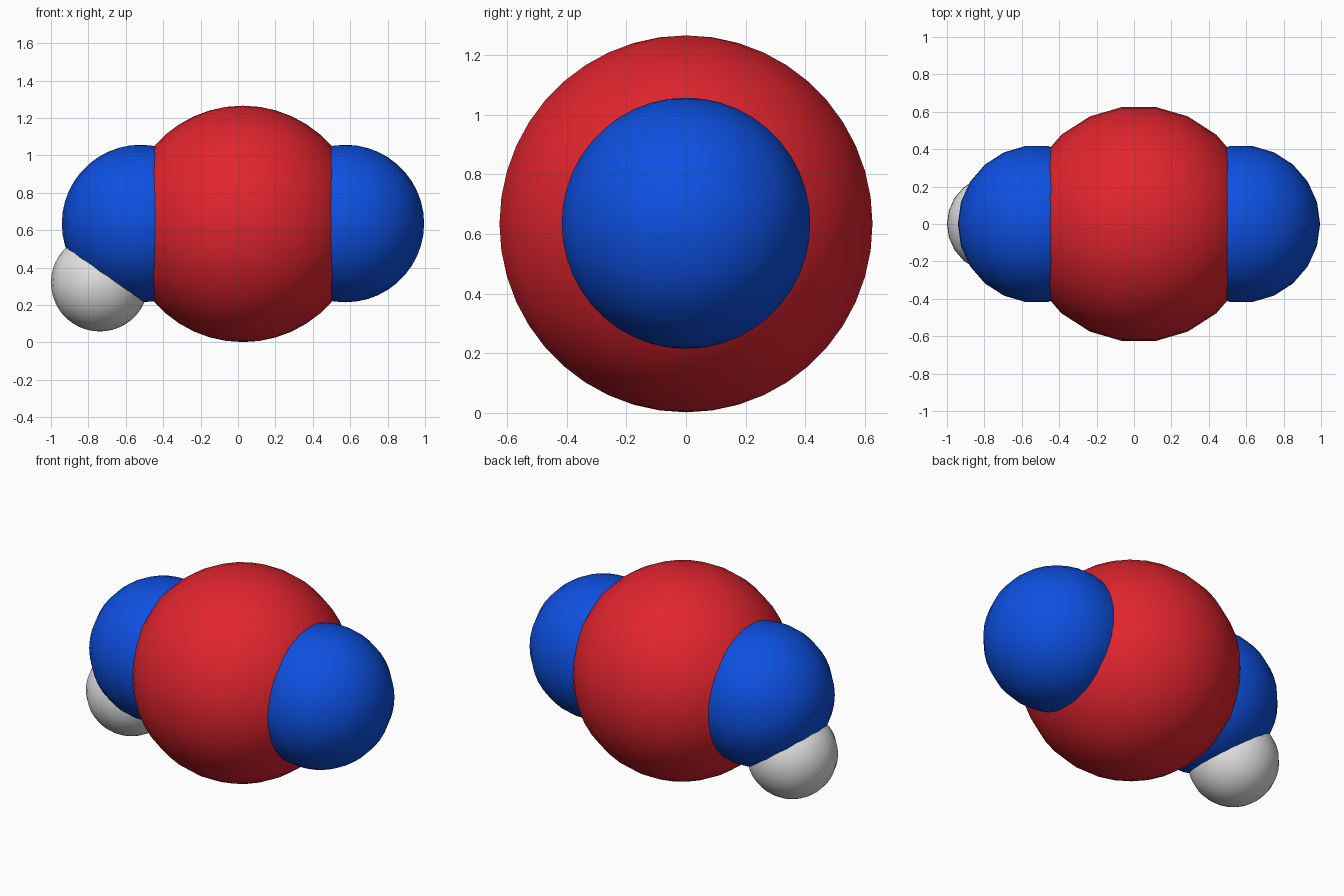
import bpy, bmesh, math
from mathutils import Matrix

if "Cube" in bpy.data.objects:
    bpy.data.objects.remove(bpy.data.objects["Cube"])


def material(name, rgb):
    m = bpy.data.materials.new(name)
    m.diffuse_color = (*rgb, 1)
    m.use_nodes = True
    m.node_tree.nodes["Principled BSDF"].inputs["Base Color"].default_value = m.diffuse_color
    return m


red = material("red", (0.75, 0.018, 0.028))
blue = material("blue", (0.004, 0.080, 0.75))
white = material("white", (0.75, 0.75, 0.75))


def ball(name, x, z, r, mat):
    """Smooth 22-sided ball with vertices on the x axis."""
    bm = bmesh.new()
    bmesh.ops.create_uvsphere(bm, u_segments=22, v_segments=22, radius=r)
    # turn so a vertex, not an edge, lies on the x axis
    if max(v.co.x for v in bm.verts) < r * 0.999:
        bmesh.ops.rotate(bm, verts=bm.verts,
                         matrix=Matrix.Rotation(math.pi / 2, 3, 'Z'))
    for f in bm.faces:
        f.smooth = True
    me = bpy.data.meshes.new(name)
    bm.to_mesh(me)
    bm.free()
    me.materials.append(mat)
    ob = bpy.data.objects.new(name, me)
    ob.location = (x, 0, z)
    bpy.context.collection.objects.link(ob)


# Large middle ball, two side balls, one small ball under the left one
ball("centre_ball", 0.026, 0.634, 0.632, red)
ball("left_ball", -0.521, 0.636, 0.421, blue)
ball("right_ball", 0.574, 0.636, 0.421, blue)
ball("small_ball", -0.739, 0.32, 0.261, white)
